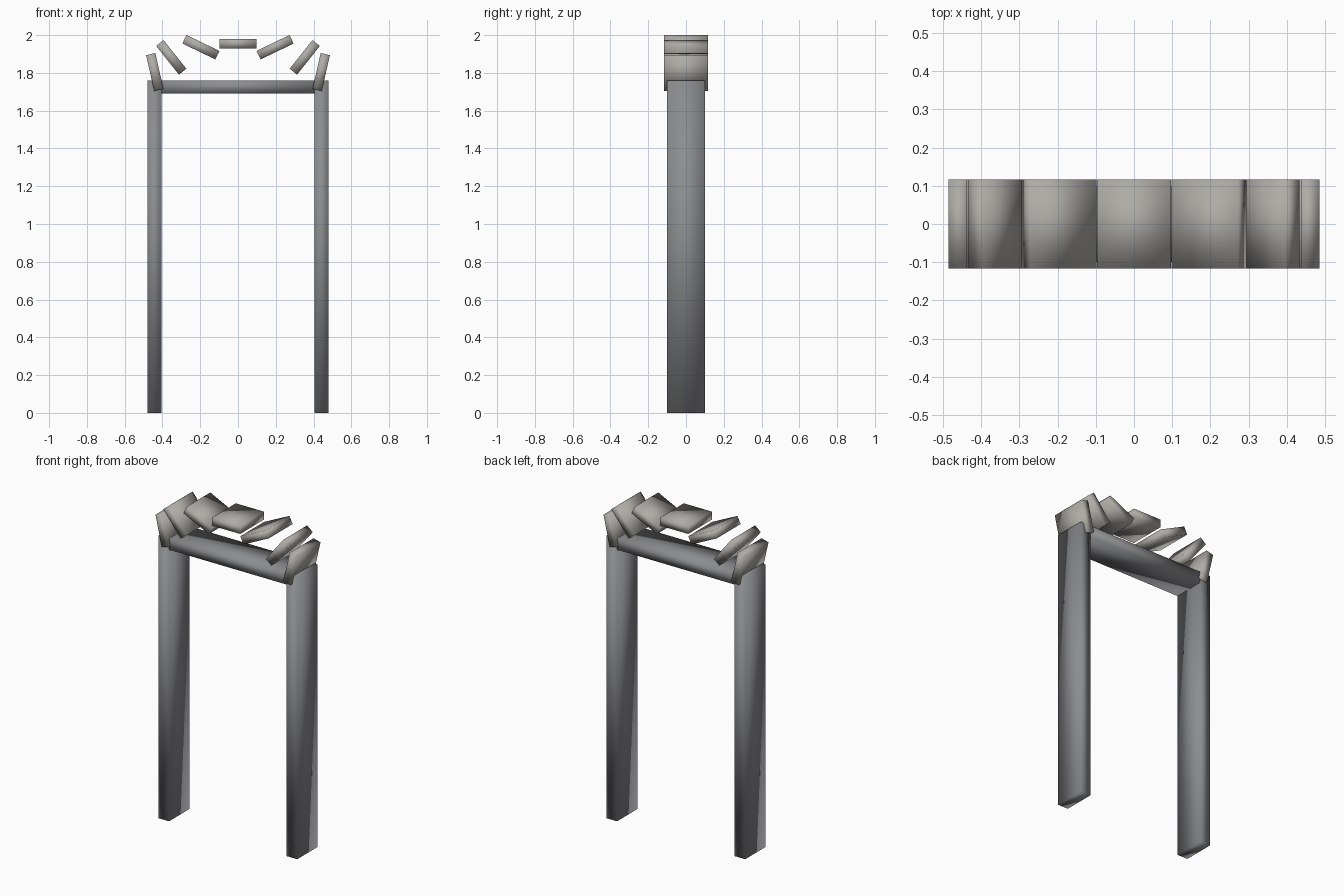
import bpy
from math import sin, cos, radians

if "Cube" in bpy.data.objects:
    bpy.data.objects.remove(bpy.data.objects["Cube"])


def material(name, color):
    m = bpy.data.materials.new(name)
    m.diffuse_color = color
    m.use_nodes = True
    m.node_tree.nodes["Principled BSDF"].inputs["Base Color"].default_value = m.diffuse_color
    return m


frame_mat = material("frame_grey", (0.26, 0.265, 0.275, 1))
stone_mat = material("stone_grey", (0.42, 0.41, 0.38, 1))


def box(name, center, size, mat, tilt=0.0):
    bpy.ops.mesh.primitive_cube_add(size=1, location=center, rotation=(0, tilt, 0))
    ob = bpy.context.object
    ob.name = name
    ob.scale = size
    bpy.ops.object.transform_apply(location=False, rotation=False, scale=True)
    bpy.ops.object.shade_smooth()  # soft gradients across the block faces
    ob.data.materials.append(mat)
    return ob


# Door frame: two posts with a lintel fitted between them
for side, label in ((-1, "left"), (1, "right")):
    box(f"{label}_post", (side * 0.4415, 0, 0.88), (0.073, 0.2, 1.76), frame_mat)
box("lintel", (0, 0, 1.726), (0.81, 0.2, 0.07), frame_mat)

# Seven flat stones fanned along a shallow elliptical arch, outer ends tipped up
step = 180 / 7
for i in range(-3, 4):
    a = radians(i * step)
    center = (0.452 * sin(a), 0, 1.762 + 0.193 * cos(a))
    box(f"arch_stone_{i + 4}", center, (0.194, 0.234, 0.05), stone_mat, -a)
